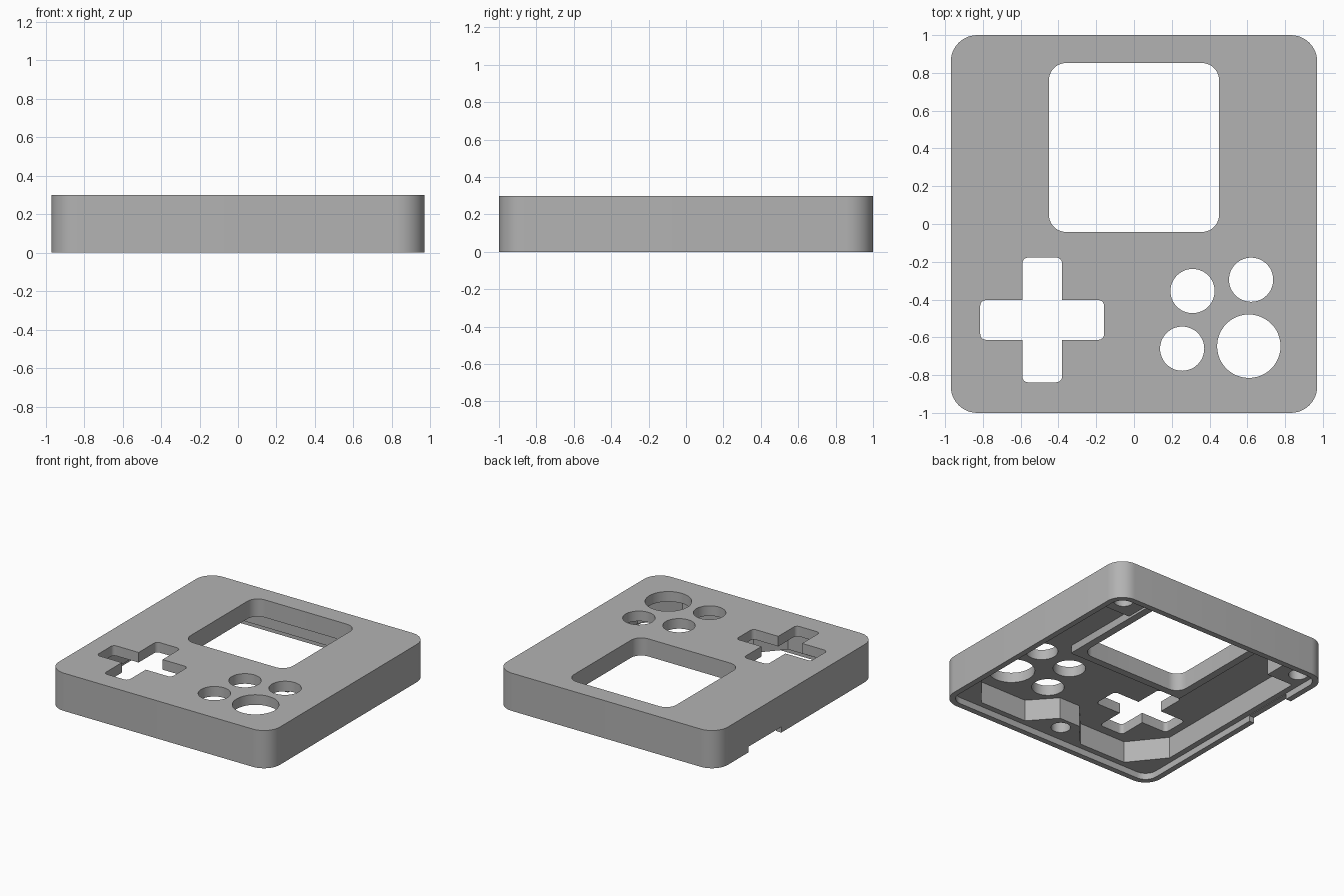
import bpy, bmesh, math

if "Cube" in bpy.data.objects:
    bpy.data.objects.remove(bpy.data.objects["Cube"])

grey = bpy.data.materials.new("plain_grey")
grey.diffuse_color = (0.45, 0.45, 0.45, 1)
grey.use_nodes = True
grey.node_tree.nodes["Principled BSDF"].inputs["Base Color"].default_value = grey.diffuse_color


def rounded(cx, cy, hx, hy, r, n=10):
    """Counter-clockwise outline of a rounded rectangle."""
    pts = []
    for k, (sx, sy) in enumerate(((1, 1), (-1, 1), (-1, -1), (1, -1))):
        for i in range(n + 1):
            a = math.pi / 2 * (k + i / n)
            pts.append((cx + sx * (hx - r) + r * math.cos(a),
                        cy + sy * (hy - r) + r * math.sin(a)))
    return pts


def circle(cx, cy, r, n=48):
    return [(cx + r * math.cos(2 * math.pi * i / n),
             cy + r * math.sin(2 * math.pi * i / n)) for i in range(n)]


def prism(name, pts, z0, z1):
    """Straight extrusion of an outline between two heights."""
    bm = bmesh.new()
    face = bm.faces.new([bm.verts.new((x, y, z0)) for x, y in pts])
    top = bmesh.ops.extrude_face_region(bm, geom=[face])["geom"]
    bmesh.ops.translate(bm, vec=(0, 0, z1 - z0),
                        verts=[v for v in top if isinstance(v, bmesh.types.BMVert)])
    bmesh.ops.recalc_face_normals(bm, faces=bm.faces[:])
    mesh = bpy.data.meshes.new(name)
    bm.to_mesh(mesh)
    bm.free()
    ob = bpy.data.objects.new(name, mesh)
    bpy.context.collection.objects.link(ob)
    ob.data.materials.append(grey)
    return ob


def cut(target, cutter):
    """Subtract the cutter from the target, then discard the cutter."""
    mod = target.modifiers.new("cut", "BOOLEAN")
    mod.operation, mod.solver, mod.object = "DIFFERENCE", "EXACT", cutter
    dg = bpy.context.evaluated_depsgraph_get()
    mesh = bpy.data.meshes.new_from_object(target.evaluated_get(dg))
    target.modifiers.clear()
    target.data = mesh
    bpy.data.objects.remove(cutter)


PLATE, FRAME, LIP = 0.22, 0.16, 0.05   # underside heights

# Outer case
case = prism("case_shell", rounded(0, 0, 0.97, 1.0, 0.14), 0, 0.30)

# Stepped lip around the open underside
cut(case, prism("lip_cutter", rounded(0, 0, 0.925, 0.955, 0.095), -0.1, LIP))

# Cavity outline leaves corner blocks and a middle screw post standing
half = [(0.09, -0.72), (0.26, -0.91), (0.67, -0.91), (0.88, -0.65),
        (0.88, 0.72), (0.65, 0.72), (0.65, 0.91)]
outline = half + [(-x, y) for x, y in reversed(half)]
cavity = prism("cavity_cutter", outline, LIP - 0.02, PLATE)
# Thicker frame around the screen
cut(cavity, prism("frame_cutter", rounded(0, 0.42, 0.51, 0.52, 0.01, 2), FRAME, 0.4))
cut(case, cavity)

# Screen window
cut(case, prism("screen_cutter", rounded(0, 0.405, 0.45, 0.447, 0.09), -0.1, 0.4))

# Direction pad opening
for hx, hy in ((0.328, 0.105), (0.105, 0.33)):
    cut(case, prism("pad_cutter", rounded(-0.486, -0.508, hx, hy, 0.03, 6), -0.1, 0.4))

# Round button openings
for x, y, r in ((0.31, -0.355, 0.117), (0.62, -0.295, 0.117),
                (0.255, -0.66, 0.117), (0.608, -0.647, 0.168)):
    cut(case, prism("button_cutter", circle(x, y, r), -0.1, 0.4))

# Blind screw holes in the posts
for x, y in ((0, -0.82), (-0.82, 0.86), (0.82, 0.86)):
    cut(case, prism("screw_cutter", circle(x, y, 0.07, 32), 0, PLATE))

# Slot in the lower edge of the left side
cut(case, prism("slot_cutter", [(-1.1, 0.19), (-0.9, 0.19), (-0.9, 0.6), (-1.1, 0.6)],
                -0.1, LIP - 0.005))

bpy.ops.object.select_all(action="DESELECT")
case.select_set(True)
bpy.context.view_layer.objects.active = case
bpy.ops.object.shade_smooth_by_angle(angle=math.radians(30))
